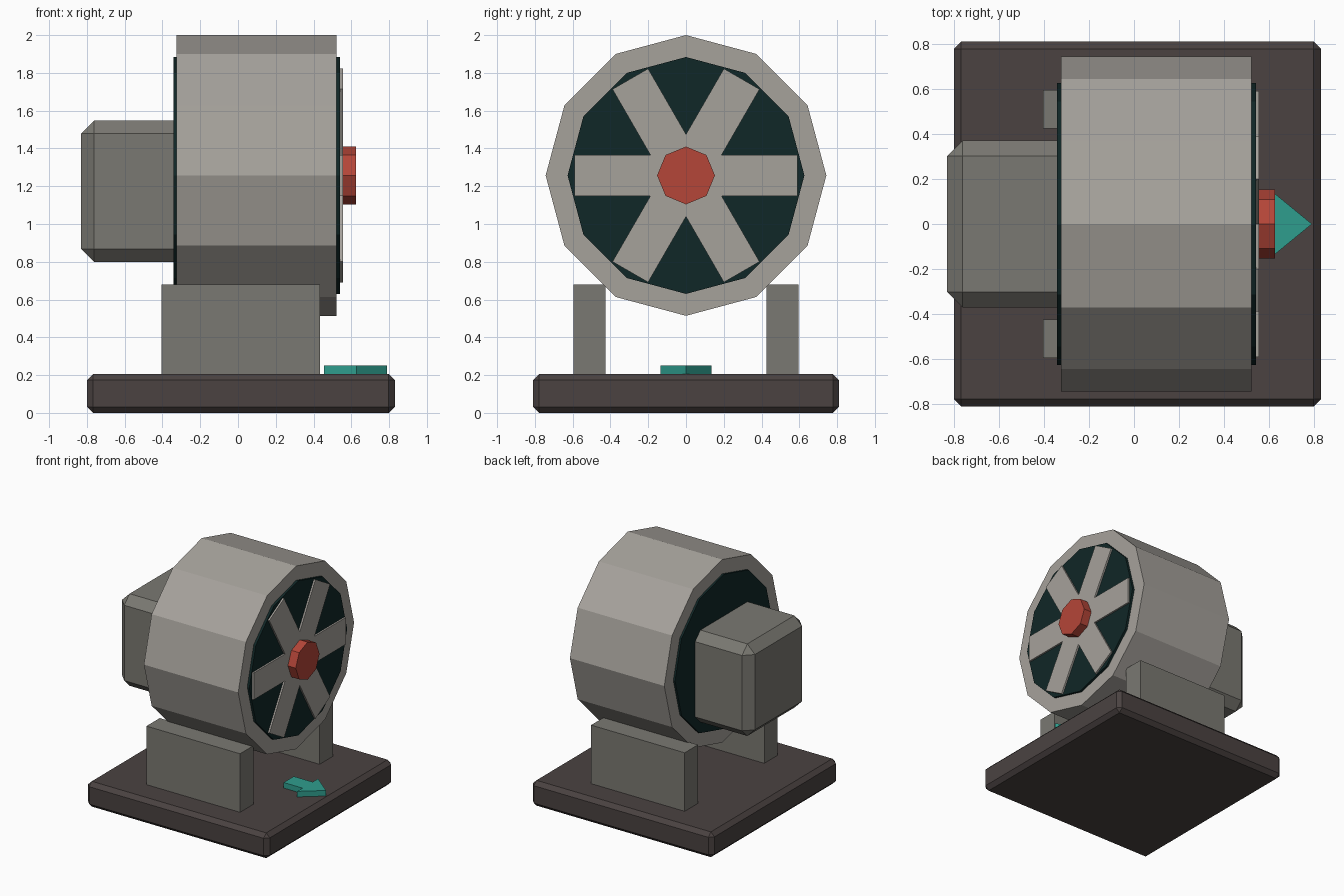
import bpy, bmesh
from math import sin, cos, pi
from mathutils import Matrix

cube = bpy.data.objects.get("Cube")
if cube:
    bpy.data.objects.remove(cube, do_unlink=True)

AXIS_Z = 1.257


def material(name, rgb):
    m = bpy.data.materials.new(name)
    m.use_nodes = True
    m.diffuse_color = (*rgb, 1)
    m.node_tree.nodes["Principled BSDF"].inputs["Base Color"].default_value = (*rgb, 1)
    return m


light_grey = material("light grey", (0.38, 0.36, 0.33))
mid_grey = material("mid grey", (0.195, 0.19, 0.168))
dark_brown = material("dark brown", (0.069, 0.055, 0.053))
red = material("red", (0.46, 0.061, 0.04))
teal = material("teal", (0.028, 0.34, 0.27))
dark_teal = material("dark teal", (0.005, 0.02, 0.02))


def finish(name, bm, mat):
    bmesh.ops.recalc_face_normals(bm, faces=bm.faces)
    mesh = bpy.data.meshes.new(name)
    bm.to_mesh(mesh)
    bm.free()
    mesh.materials.append(mat)
    obj = bpy.data.objects.new(name, mesh)
    bpy.context.collection.objects.link(obj)
    return obj


def box(name, low, high, mat, bevel=0):
    bm = bmesh.new()
    size = [b - a for a, b in zip(low, high)]
    mid = [(a + b) / 2 for a, b in zip(low, high)]
    bmesh.ops.create_cube(bm, size=1, matrix=Matrix.Translation(mid) @ Matrix.Diagonal((*size, 1)))
    obj = finish(name, bm, mat)
    if bevel:
        mod = obj.modifiers.new("chamfer", "BEVEL")
        mod.width = bevel
        mod.segments = 1
    return obj


def extrude(name, points, offset, mat):
    bm = bmesh.new()
    face = bm.faces.new([bm.verts.new(p) for p in points])
    out = bmesh.ops.extrude_face_region(bm, geom=[face])
    verts = [g for g in out["geom"] if isinstance(g, bmesh.types.BMVert)]
    bmesh.ops.translate(bm, verts=verts, vec=offset)
    return finish(name, bm, mat)


def drum(name, sides, radius, x0, x1, mat):
    # Prism along x with one corner pointing up
    ring = [(x0, radius * sin(2 * pi * i / sides), AXIS_Z + radius * cos(2 * pi * i / sides))
            for i in range(sides)]
    return extrude(name, ring, (x1 - x0, 0, 0), mat)


# Base and the two cradle blocks
box("base", (-0.8, -0.81, 0), (0.83, 0.81, 0.205), dark_brown, 0.032)
for side, name in ((-1, "right_cradle"), (1, "left_cradle")):
    y0, y1 = sorted((side * 0.425, side * 0.595))
    box(name, (-0.405, y0, 0.2), (0.435, y1, 0.68), mid_grey)

# Housing with its dark core, and the motor behind it
drum("housing", 12, 0.743, -0.325, 0.522, light_grey)
drum("dark_core", 12, 0.627, -0.341, 0.541, dark_teal)
box("motor", (-0.83, -0.37, 0.8), (-0.2, 0.37, 1.547), mid_grey, 0.068)

# Grille bars and hub
for i in range(3):
    bar = box(f"grille_bar_{i + 1}", (0.5, -0.59, -0.109), (0.555, 0.59, 0.109), light_grey)
    bar.rotation_euler.x = i * pi / 3
    bar.location.z = AXIS_Z
drum("hub", 8, 0.153, 0.5, 0.625, red)

# Flow arrow on the base
half = [(0.455, 0.065), (0.625, 0.065), (0.625, 0.135)]
outline = half + [(0.79, 0)] + [(x, -y) for x, y in reversed(half)]
extrude("flow_arrow", [(x, y, 0.2) for x, y in outline], (0, 0, 0.05), teal)
